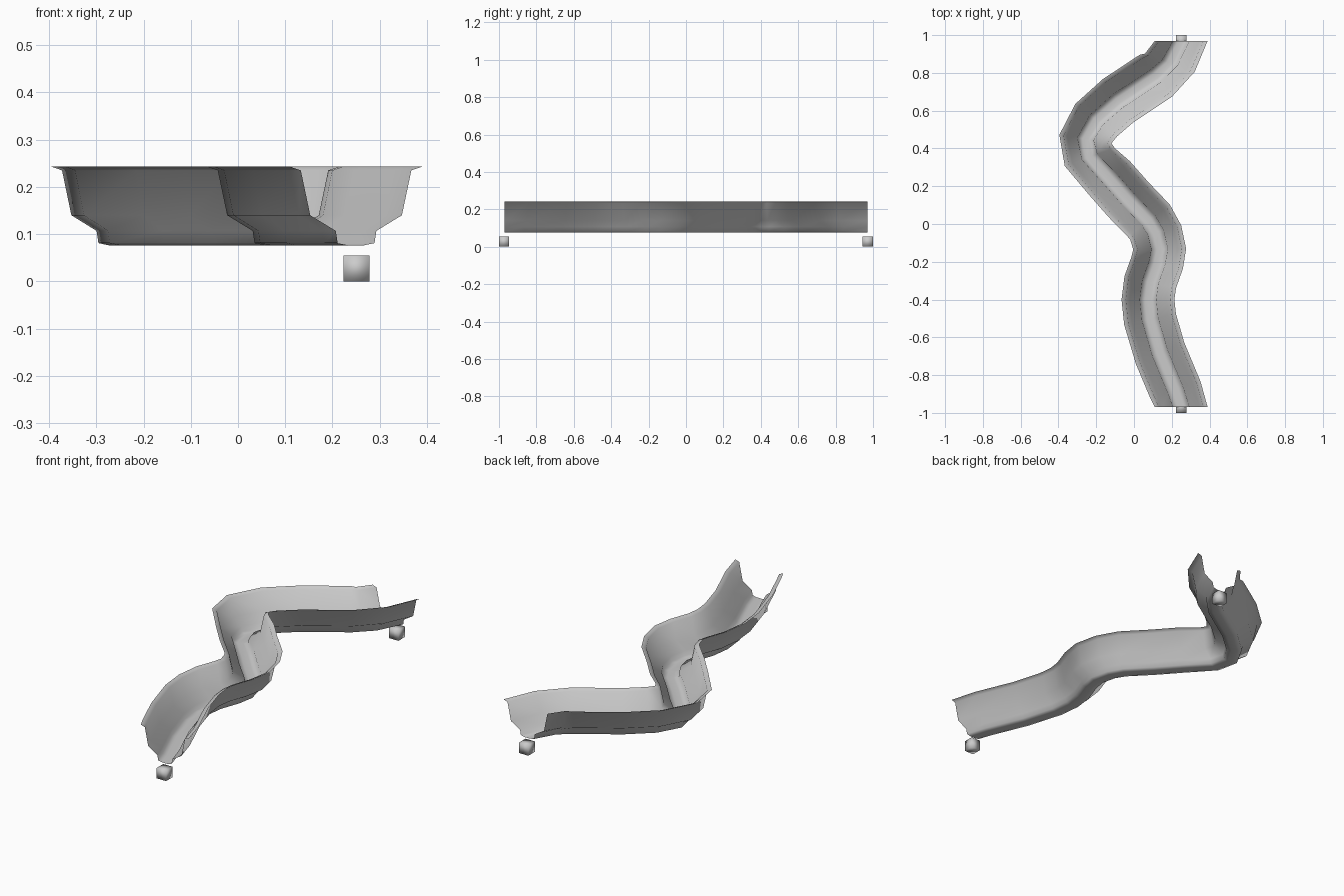
import bpy
from math import radians, cos, sin
from mathutils import Vector

if "Cube" in bpy.data.objects:
    bpy.data.objects.remove(bpy.data.objects["Cube"])

# Centre line of the channel: x, y, heading in degrees left of +y
PATH = [
    (.25, -.97, 0), (.22, -.88, 19), (.138, -.684, 24), (.085, -.504, 12),
    (.074, -.40, 0), (.086, -.308, -13), (.122, -.207, -12), (.136, -.133, 1),
    (.115, -.045, 16), (.078, .018, 37), (-.03, .13, 42), (-.127, .24, 41),
    (-.235, .355, 20), (-.257, .45, -9), (-.20, .55, -38), (-.085, .652, -55),
    (.116, .785, -53), (.19, .854, -20), (.25, .97, 0)]

# Half cross-section from the rim down to the bed: offset, height
HALF = [(.14, .243), (.117, .235), (.097, .14), (.043, .107), (.039, .081), (.015, .076)]
SECTION = [(-o, z) for o, z in HALF] + [(o, z) for o, z in reversed(HALF)]


def make_channel():
    verts, faces, n = [], [], len(SECTION)
    for x, y, heading in PATH:
        a = radians(heading)
        side = Vector((cos(a), sin(a), 0))
        verts += [Vector((x, y, z)) + side * o for o, z in SECTION]
    for i in range(len(PATH) - 1):
        for j in range(n - 1):
            k = i * n + j
            faces.append((k, k + 1, k + n + 1, k + n))
    mesh = bpy.data.meshes.new("winding_channel")
    mesh.from_pydata(verts, [], faces)
    mesh.shade_smooth()
    obj = bpy.data.objects.new("winding_channel", mesh)
    bpy.context.collection.objects.link(obj)


# Winding open trough
make_channel()

# Small connector block under each end
for name, y in (("front_connector", -.9725), ("back_connector", .9725)):
    bpy.ops.mesh.primitive_cube_add(size=.055, location=(.251, y, .0275))
    block = bpy.context.object
    block.name = name
    block.data.shade_smooth()
